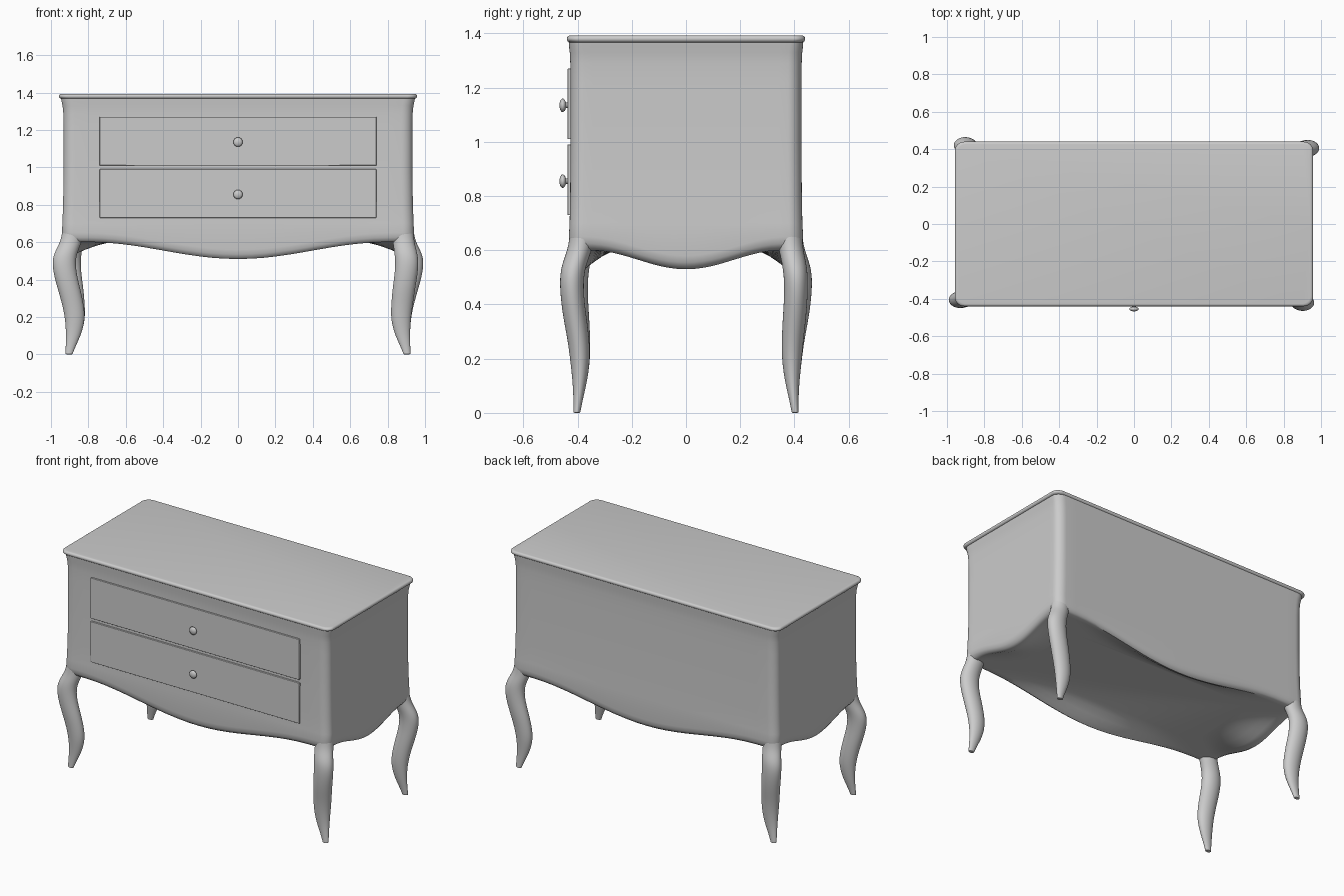
import bpy, bmesh
from math import sin, cos, pi, radians

if "Cube" in bpy.data.objects:
    bpy.data.objects.remove(bpy.data.objects["Cube"])


def finish(name, bm, angle=40, subsurf=0, bevel=0):
    bmesh.ops.recalc_face_normals(bm, faces=bm.faces)
    me = bpy.data.meshes.new(name)
    bm.to_mesh(me)
    bm.free()
    ob = bpy.data.objects.new(name, me)
    bpy.context.collection.objects.link(ob)
    me.shade_smooth()
    me.set_sharp_from_angle(angle=radians(angle))
    if bevel:
        m = ob.modifiers.new("bevel", 'BEVEL')
        m.width, m.segments = bevel, 2
    if subsurf:
        m = ob.modifiers.new("smooth", 'SUBSURF')
        m.levels = m.render_levels = subsurf
    return ob


def loft(rings):
    """Skin closed rings of points and cap both ends."""
    bm = bmesh.new()
    loops = [[bm.verts.new(p) for p in r] for r in rings]
    n = len(loops[0])
    for a, b in zip(loops, loops[1:]):
        for i in range(n):
            bm.faces.new((a[i], a[(i + 1) % n], b[(i + 1) % n], b[i]))
    bm.faces.new(loops[0])
    bm.faces.new(loops[-1])
    return bm


def outline(hx, hy, rx, ry, arc=8, side=24):
    """Rounded rectangle with subdivided straight sides."""
    corners = []
    for k, (sx, sy) in enumerate([(1, 1), (-1, 1), (-1, -1), (1, -1)]):
        angs = [(k + i / arc) * pi / 2 for i in range(arc + 1)]
        corners.append([(sx * (hx - rx) + rx * cos(a), sy * (hy - ry) + ry * sin(a)) for a in angs])
    pts = []
    for k, c in enumerate(corners):
        (x0, y0), (x1, y1) = c[-1], corners[(k + 1) % 4][0]
        pts += c
        pts += [(x0 + (x1 - x0) * i / side, y0 + (y1 - y0) * i / side) for i in range(1, side)]
    return pts


# Cabinet body with a shaped apron all round
HX, HY, RX, RY = 0.932, 0.426, 0.06, 0.05


def wave(u):
    return 0.5 + 0.5 * cos(pi * min(abs(u), 1))


drops = [0.09 * wave(x / 0.82) if abs(y) > HY - RY + 1e-4 else 0.07 * wave(y / 0.37)
         for x, y in outline(HX, HY, RX, RY)]


def body_ring(gx, gy, zfun):
    return [(x, y, zfun(d)) for (x, y), d in zip(outline(HX + gx, HY + gy, RX, RY), drops)]


rings = []
for z, g in [(1.372, .014), (1.355, .012), (1.33, .006), (1.29, .002), (1.22, 0), (1.0, 0), (.8, .003), (.7, .007)]:
    rings.append(body_ring(g, g * 0.5, lambda d, z=z: z))
for h, g in [(.05, .009), (.025, .004), (.008, -.008), (0, -.025)]:
    rings.append(body_ring(g, g * 0.7, lambda d, h=h: 0.6 - d + h))
for k, g in [(.85, -.07), (.55, -.12), (.25, -.18), (0, -.25)]:
    rings.append(body_ring(g, g * 0.65, lambda d, k=k: 0.6 - d * k))
finish("cabinet_body", loft(rings))

# Top board with a half-round edge
rings = []
for i in range(9):
    a = -pi / 2 + pi * i / 8
    g = 0.013 * (cos(a) - 1)
    rings.append([(x, y, 1.38 + 0.013 * sin(a)) for x, y in outline(0.957 + g, 0.44 + g, .05, .045, side=2)])
finish("top_board", loft(rings), 50)

# Drawer fronts and knobs
for name, z in (("lower", 0.86), ("upper", 1.14)):
    bm = bmesh.new()
    bmesh.ops.create_cube(bm, size=1)
    for v in bm.verts:
        v.co = (v.co.x * 1.48, -0.426 + v.co.y * 0.022, z + v.co.z * 0.26)
    finish(name + "_drawer_front", bm, bevel=0.002)

    stem_profile = [(-.43, .010), (-.443, .010), (-.447, .020), (-.453, .025),
                    (-.459, .024), (-.464, .017), (-.467, .006)]
    rings = [[(r * cos(i * pi / 8), y, z - 0.005 + r * sin(i * pi / 8)) for i in range(16)]
             for y, r in stem_profile]
    finish(name + "_knob", loft(rings), 60)

# Cabriole legs: z, centre x, centre y, radius x, radius y, bow weight
path = [(.72, .880, .380, .056, .046, 0), (.65, .882, .382, .060, .049, 0),
        (.60, .889, .390, .060, .047, .3), (.55, .907, .406, .063, .047, .8),
        (.50, .918, .414, .065, .046, 1), (.43, .912, .413, .064, .045, .9),
        (.35, .895, .405, .063, .045, .6), (.27, .880, .395, .060, .042, .2),
        (.19, .870, .390, .056, .038, 0), (.11, .878, .392, .043, .027, 0),
        (.05, .893, .398, .029, .018, 0), (.01, .902, .402, .021, .014, 0),
        (.002, .903, .403, .020, .0135, 0), (0, .903, .403, .017, .011, 0)]
for name, sx, sy in (("front_left", -1, -1), ("front_right", 1, -1), ("back_left", -1, 1), ("back_right", 1, 1)):
    lean = 1 if sx == sy else -1
    rings = []
    for z, cx, cy, rx, ry, w in path:
        cx += 0.014 * w * lean
        cy -= 0.008 * w * lean
        rings.append([(sx * (cx + rx * cos(i * pi / 6)), sy * (cy + ry * sin(i * pi / 6)), z) for i in range(12)])
    finish(name + "_leg", loft(rings), 180, subsurf=2)
